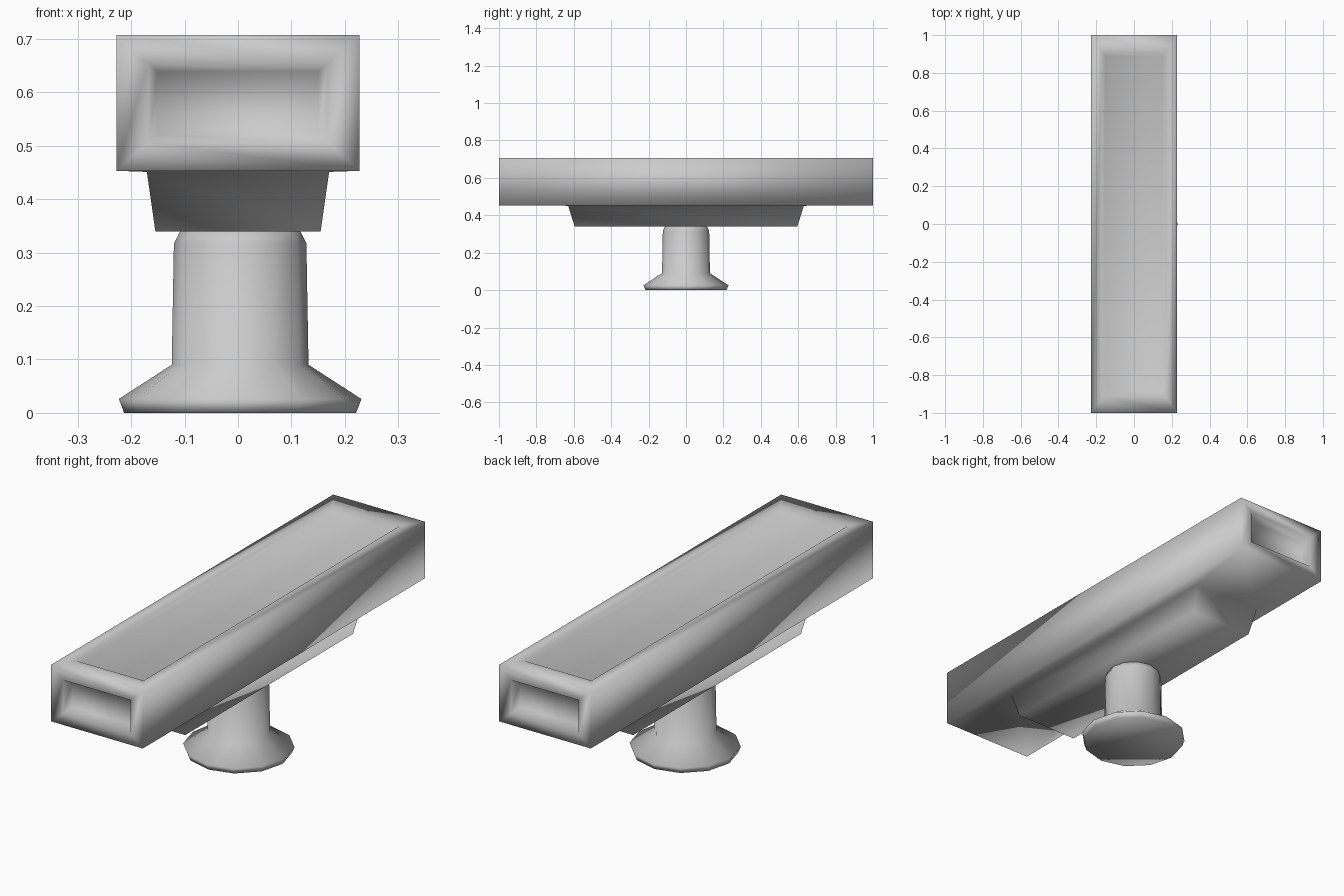
import bpy, bmesh, math
from mathutils import Vector

old = bpy.data.objects.get("Cube")
if old:
    bpy.data.objects.remove(old, do_unlink=True)

GREY = (0.6, 0.6, 0.6, 1.0)
mat = bpy.data.materials.new("plain grey")
mat.use_nodes = True
mat.diffuse_color = GREY
mat.node_tree.nodes["Principled BSDF"].inputs["Base Color"].default_value = GREY


def finish(bm, name):
    bmesh.ops.recalc_face_normals(bm, faces=bm.faces)
    for f in bm.faces:
        f.smooth = True
    mesh = bpy.data.meshes.new(name)
    bm.to_mesh(mesh)
    bm.free()
    mesh.materials.append(mat)
    obj = bpy.data.objects.new(name, mesh)
    bpy.context.collection.objects.link(obj)
    return obj


def step(bm, face, margin, depth):
    """Extrude a rectangular face, shrinking it by margin and moving it by depth."""
    normal = face.normal.copy()
    centre = face.calc_center_median()
    new = bmesh.ops.extrude_discrete_faces(bm, faces=[face])["faces"][0]
    for v in new.verts:
        for i in range(3):
            side = v.co[i] - centre[i]
            if abs(side) > 0.01:
                v.co[i] -= math.copysign(margin[i], side)
        v.co += normal * depth
    new.normal_update()
    return new


# Long padded block with recessed ends and top, and a tapered plinth below
bm = bmesh.new()
bmesh.ops.create_cube(bm, size=1)
for v in bm.verts:
    v.co = Vector((v.co.x * 0.455, v.co.y * 2, v.co.z * 0.254 + 0.58))
bm.normal_update()


def facing(direction):
    return max(bm.faces, key=lambda f: f.normal.dot(Vector(direction)))


ends = [facing((0, s, 0)) for s in (-1, 1)]
top, under = facing((0, 0, 1)), facing((0, 0, -1))
for end in ends:
    rim = step(bm, end, (0.06, 0, 0.053), 0)
    step(bm, rim, (0.017, 0, 0.015), -0.04)
rim = step(bm, top, (0.06, 0.09, 0), 0)
step(bm, rim, (0.015, 0.02, 0), -0.012)
rim = step(bm, under, (0.057, 0.37, 0), 0.002)
step(bm, rim, (0.016, 0.035, 0), 0.112)
finish(bm, "padded_block")

# Round pedestal with a flared foot
SIDES = 12
profile = [(0.217, 0), (0.227, 0.026), (0.128, 0.09), (0.124, 0.317), (0.11, 0.345)]
bm = bmesh.new()
rings = []
for r, z in profile:
    ring = []
    for k in range(SIDES):
        a = math.tau * k / SIDES
        ring.append(bm.verts.new((0.004 + r * math.cos(a), r * math.sin(a), z)))
    rings.append(ring)
for low, high in zip(rings, rings[1:]):
    for k in range(SIDES):
        n = (k + 1) % SIDES
        bm.faces.new((low[k], low[n], high[n], high[k]))
bm.faces.new(rings[0])
bm.faces.new(rings[-1])
finish(bm, "pedestal")
